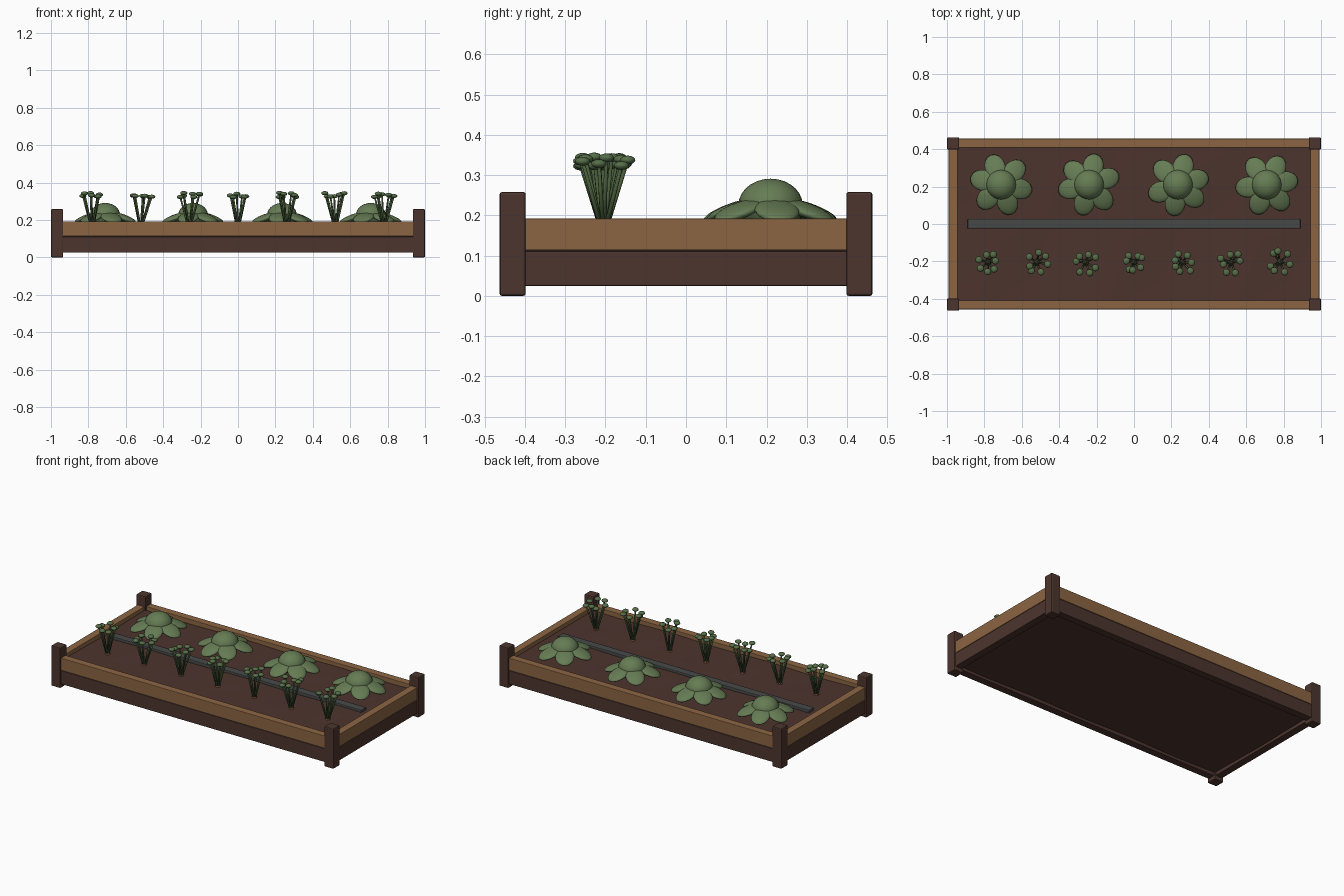
import bpy, bmesh, math, random
from mathutils import Matrix, Vector

if "Cube" in bpy.data.objects:
    bpy.data.objects.remove(bpy.data.objects["Cube"])

random.seed(4)


def mat(name, r, g, b):
    lin = [((c / 255 + 0.055) / 1.055) ** 2.4 for c in (r, g, b)]
    m = bpy.data.materials.new(name)
    m.diffuse_color = (*lin, 1)
    m.use_nodes = True
    m.node_tree.nodes["Principled BSDF"].inputs["Base Color"].default_value = m.diffuse_color
    return m


DARK = mat("dark_wood", 77, 53, 46)
TAN = mat("tan_wood", 139, 101, 67)
SOIL = mat("soil_brown", 77, 52, 46)
HOSE = mat("hose_grey", 70, 74, 72)
CABBAGE = mat("cabbage_green", 102, 124, 84)
HERB = mat("herb_green", 86, 110, 72)
STEM = mat("stem_green", 72, 92, 58)
ROOT = mat("root_brown", 140, 92, 58)


def finish(name, bm, mats, smooth=False):
    me = bpy.data.meshes.new(name)
    bmesh.ops.recalc_face_normals(bm, faces=bm.faces)
    for f in bm.faces:
        f.smooth = smooth
    bm.to_mesh(me)
    bm.free()
    ob = bpy.data.objects.new(name, me)
    bpy.context.collection.objects.link(ob)
    for m in mats:
        me.materials.append(m)
    return ob


def box(name, lo, hi, m, bevel=0.0):
    lo, hi = Vector(lo), Vector(hi)
    bm = bmesh.new()
    bmesh.ops.create_cube(bm, size=1, matrix=Matrix.Translation((lo + hi) / 2)
                          @ Matrix.Diagonal((*(hi - lo), 1)))
    if bevel:
        bmesh.ops.bevel(bm, geom=bm.edges[:], offset=bevel, segments=2,
                        profile=0.5, affect='EDGES')
    return finish(name, bm, [m])


def blob(bm, matrix, size, index=0, u=16, v=10):
    # ellipsoid with half sizes given
    r = bmesh.ops.create_uvsphere(bm, u_segments=u, v_segments=v, radius=1,
                                  matrix=matrix @ Matrix.Diagonal((*size, 1)))
    for f in {f for w in r['verts'] for f in w.link_faces}:
        f.material_index = index


def rod(bm, a, b, r1, r2, index=0):
    a, b = Vector(a), Vector(b)
    d = b - a
    rot = d.to_track_quat('Z', 'Y').to_matrix().to_4x4()
    r = bmesh.ops.create_cone(bm, cap_ends=True, segments=8, radius1=r1, radius2=r2,
                              depth=d.length, matrix=Matrix.Translation((a + b) / 2) @ rot)
    for f in {f for w in r['verts'] for f in w.link_faces}:
        f.material_index = index


# corner posts
for sx in (-1, 1):
    for sy in (-1, 1):
        x, y = sx * 0.9675, sy * 0.4305
        box("corner_post", (x - 0.0325, y - 0.0325, 0), (x + 0.0325, y + 0.0325, 0.258),
            DARK, 0.006)

# two courses of boards on each side
for label, z0, z1, m in (("lower", 0.025, 0.111, DARK), ("upper", 0.113, 0.192, TAN)):
    for s, side in ((-1, "front"), (1, "back")):
        box(f"{label}_{side}_board", (-0.945, s * 0.432 - 0.024, z0),
            (0.945, s * 0.432 + 0.024, z1), m, 0.003)
    for s, side in ((-1, "left"), (1, "right")):
        box(f"{label}_{side}_board", (s * 0.967 - 0.024, -0.41, z0),
            (s * 0.967 + 0.024, 0.41, z1), m, 0.003)

# soil, slightly uneven above and below
TOP = 0.165
bm = bmesh.new()
bmesh.ops.create_grid(bm, x_segments=32, y_segments=14, size=1,
                      matrix=Matrix.Diagonal((0.945, 0.41, 1, 1)))
ext = bmesh.ops.extrude_face_region(bm, geom=bm.faces[:])
upper = {e for e in ext['geom'] if isinstance(e, bmesh.types.BMVert)}
for v in bm.verts:
    wave = 0.003 * math.sin(9 * v.co.x + 1) * math.cos(8 * v.co.y)
    v.co.z = (TOP if v in upper else 0.045) + wave
finish("soil", bm, [SOIL], True)
bpy.context.view_layer.objects.active = bpy.data.objects["soil"]
bpy.data.objects["soil"].select_set(True)
bpy.ops.object.shade_smooth_by_angle(angle=math.radians(40))

# watering hose down the middle
box("watering_hose", (-0.89, -0.025, 0.155), (0.89, 0.027, 0.182), HOSE, 0.005)

# cabbages: round heart with six drooping leaves
for x, off in ((-0.71, -10), (-0.24, 15), (0.235, 18), (0.71, 6)):
    bm = bmesh.new()
    base = Matrix.Translation((x, 0.21, 0))
    blob(bm, base @ Matrix.Translation((0, 0, 0.225)), (0.08, 0.08, 0.066), 0, 24, 14)
    for i in range(6):
        a = math.radians(off + 60 * i + random.uniform(-5, 5))
        m = (base @ Matrix.Rotation(a, 4, 'Z') @ Matrix.Translation((0.1, 0, 0.212))
             @ Matrix.Rotation(math.radians(20), 4, 'Y'))
        blob(bm, m, (0.073, 0.056, 0.017))
    finish("cabbage", bm, [CABBAGE], True)

# root vegetables: splayed stems with small flat leaf heads
for k in range(7):
    x, y = -0.78 + 0.26 * k, -0.205
    bm = bmesh.new()
    blob(bm, Matrix.Translation((x, y, TOP)), (0.016, 0.016, 0.012), 2, 12, 8)
    n = 7
    for i in range(n):
        a = 2 * math.pi * i / n + k * 0.7 + random.uniform(-0.25, 0.25)
        r = random.uniform(0.038, 0.062)
        tip = Vector((x + r * math.cos(a), y + r * math.sin(a), random.uniform(0.322, 0.345)))
        foot = (x + 0.006 * math.cos(a), y + 0.006 * math.sin(a), TOP)
        rod(bm, foot, tip, 0.006, 0.0045, 1)
        blob(bm, Matrix.Translation(tip), (0.019, 0.019, 0.011), 0, 12, 8)
    finish("root_vegetable", bm, [HERB, STEM, ROOT], True)
